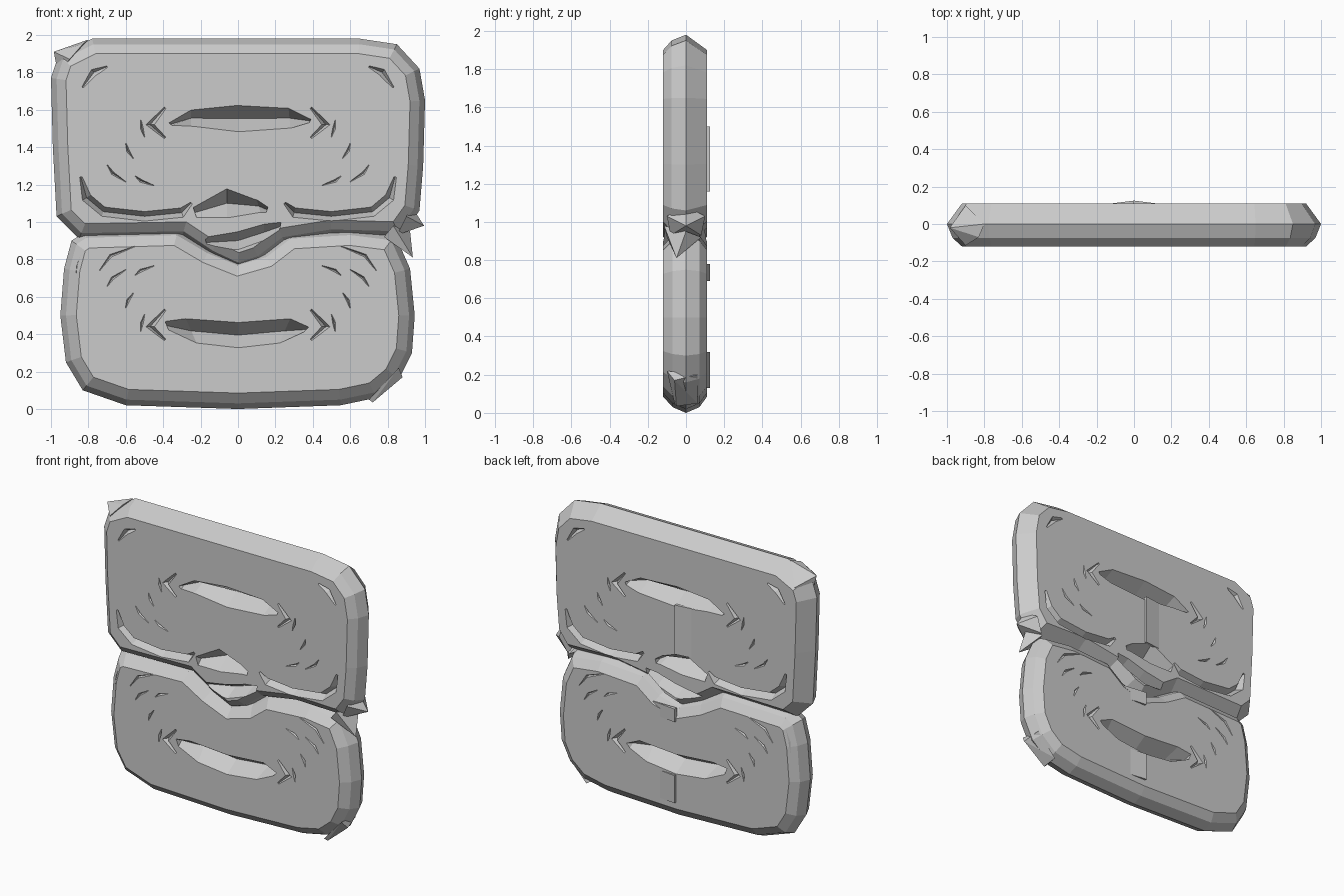
import bpy, bmesh
from mathutils import Vector

cube = bpy.data.objects.get("Cube")
if cube:
    bpy.data.objects.remove(cube)

FRONT, BACK = -0.12, 0.11

grey = bpy.data.materials.new("stone grey")
grey.use_nodes = True
colour = (0.6, 0.6, 0.6, 1)
grey.diffuse_color = colour
grey.node_tree.nodes["Principled BSDF"].inputs["Base Color"].default_value = colour


def make(name, bm):
    bmesh.ops.recalc_face_normals(bm, faces=bm.faces)
    mesh = bpy.data.meshes.new(name)
    bm.to_mesh(mesh)
    bm.free()
    mesh.materials.append(grey)
    ob = bpy.data.objects.new(name, mesh)
    bpy.context.collection.objects.link(ob)
    return ob


def inset(points, d):
    """Offset a clockwise outline inwards by d."""
    result = []
    for i, p in enumerate(points):
        a = (p - points[i - 1]).normalized()
        b = (points[(i + 1) % len(points)] - p).normalized()
        na, nb = Vector((a.y, -a.x)), Vector((b.y, -b.x))
        result.append(p + (na + nb) * d / (1 + na.dot(nb)))
    return result


def slab(name, outline, section):
    """Loft an outline through (depth, inset) rings and cap it."""
    pts = [Vector(p) for p in outline]
    bm = bmesh.new()
    rings = [[bm.verts.new((p.x, y, p.y)) for p in inset(pts, d)] for y, d in section]
    n = len(pts)
    for r, s in zip(rings, rings[1:]):
        for i in range(n):
            j = (i + 1) % n
            bm.faces.new((r[i], r[j], s[j], s[i]))
    bm.faces.new(rings[0])
    bm.faces.new(rings[-1])
    return make(name, bm)


def groove(bm, rows, depth):
    """V-shaped cutter on both sides; rows are (x upper, z upper, x lower, z lower)."""
    for face, sign in ((FRONT - 0.004, 1), (BACK + 0.004, -1)):
        tri = []
        for i, (xu, zu, xl, zl) in enumerate(rows):
            end = i in (0, len(rows) - 1)
            d = depth * (0.5 if end else 1)
            mid = ((xu + xl) / 2, face + sign * d, (zu + zl) / 2)
            tri.append([bm.verts.new(c) for c in ((xu, face, zu), (xl, face, zl), mid)])
        for a, b in zip(tri, tri[1:]):
            for i in range(3):
                j = (i + 1) % 3
                bm.faces.new((a[i], a[j], b[j], b[i]))
        bm.faces.new(tri[0])
        bm.faces.new(tri[-1])


def stroke(bm, path, width, depth):
    """Groove of tapering width along a centre path."""
    pts = [Vector(p) for p in path]
    rows = []
    for i, p in enumerate(pts):
        t = (pts[min(i + 1, len(pts) - 1)] - pts[max(i - 1, 0)]).normalized()
        w = width * (0.15 if i in (0, len(pts) - 1) else 0.5)
        n = Vector((-t.y, t.x)) * w
        rows.append((*(p + n), *(p - n)))
    groove(bm, rows, depth)


def shard(name, points):
    bm = bmesh.new()
    bmesh.ops.convex_hull(bm, input=[bm.verts.new(p) for p in points])
    return make(name, bm)


# Upper and lower bevelled lobes
upper = slab("upper_lobe", [
    (-1, 1.77), (-.96, 1.89), (-.78, 1.98), (.65, 1.98), (.85, 1.95), (.97, 1.82),
    (1, 1.65), (.99, 1.3), (.97, 1.06), (.87, .92), (.5, .93), (.25, .89), (.12, .79),
    (0, .75), (-.15, .82), (-.3, .92), (-.85, .91), (-.97, 1.03), (-.99, 1.4)],
    [(FRONT, .08), (-.075, .03), (0, 0), (BACK, .08)])
lower = slab("lower_lobe", [
    (-.95, .5), (-.93, .75), (-.89, .9), (-.82, .945), (-.32, .96), (-.15, .86),
    (0, .8), (.14, .84), (.27, .94), (.6, .96), (.84, .93), (.92, .75), (.945, .5),
    (.93, .3), (.86, .16), (.74, .06), (.55, .02), (0, 0), (-.6, .02), (-.83, .1),
    (-.92, .25)],
    [(FRONT, .085), (-.07, .03), (0, 0), (.07, .03), (BACK, .085)])

# Groove cutters
bm = bmesh.new()
groove(bm, [(-.37, 1.53, -.35, 1.515), (-.25, 1.6, -.25, 1.51), (0, 1.625, 0, 1.48),
            (.27, 1.61, .28, 1.5), (.39, 1.55, .38, 1.53)], .11)
groove(bm, [(-.39, .47, -.37, .42), (-.28, .485, -.22, .35), (0, .465, 0, .325),
            (.28, .485, .22, .35), (.38, .44, .35, .41)], .11)
# Knot openings in the middle
groove(bm, [(-.24, 1.08, -.22, 1.02), (-.06, 1.18, -.06, 1.02), (.1, 1.12, .12, 1.05),
            (.16, 1.08, .15, 1.05)], .1)
groove(bm, [(-.18, .92, -.16, .86), (0, .95, 0, .85), (.14, .99, .14, .9),
            (.23, 1.0, .22, .95)], .1)
for s in (-1, 1):
    # Hooked seam above the waist
    stroke(bm, [(s * .84, 1.24), (s * .81, 1.13), (s * .72, 1.055), (s * .5, 1.03),
                (s * .3, 1.05), (s * .25, 1.1)], .055, .06)
    for z, flip in ((1.52, 1), (.44, -1)):
        # Chevron chips at the slot ends
        stroke(bm, [(s * .39, z + .09), (s * .47, z), (s * .39, z - .07)], .05, .04)
        # Curved scratches around the lobe
        for x, dz, dx, h in ((.52, -.02, -.02, .09), (.6, -.14, -.04, .08),
                             (.7, -.26, -.1, .09), (.55, -.3, -.1, .05)):
            c = z + dz * flip
            stroke(bm, [(s * x, c + h / 2 * flip), (s * (x + dx * .3), c),
                        (s * (x + dx), c - h / 2 * flip)], .02, .02)
    # Corner chips
    stroke(bm, [(s * .7, 1.83), (s * .77, 1.8), (s * .83, 1.72)], .045, .03)
    stroke(bm, [(s * .83, .86), (s * .86, .77), (s * .87, .68)], .03, .03)
    stroke(bm, [(s * .55, .87), (s * .68, .82), (s * .74, .74)], .02, .02)
cutter = make("groove_cutter", bm)
cutter.hide_render = True

for ob in (upper, lower):
    mod = ob.modifiers.new("grooves", 'BOOLEAN')
    mod.operation = 'DIFFERENCE'
    mod.solver = 'EXACT'
    mod.use_self = True
    mod.object = cutter
    bpy.context.view_layer.objects.active = ob
    bpy.ops.object.modifier_apply(modifier=mod.name)
bpy.data.objects.remove(cutter)

# Torn corners on the outer edge
shard("top_corner_spike", [(-.985, -.02, 1.91), (-.9, -.115, 1.87), (-.83, -.07, 1.95),
                           (-.96, 0, 1.78), (-.8, 0, 1.975), (-.9, .1, 1.85)])
shard("waist_spike", [(.995, 0, .98), (.9, -.1, 1.03), (.9, .1, 1.03), (.93, 0, 1.08),
                      (.85, -.08, .93), (.85, .08, .93)])
shard("lower_waist_spike", [(.935, -.05, .81), (.83, -.115, .98), (.78, -.1, .92),
                            (.92, 0, .95), (.84, .08, .92)])
shard("foot_chip", [(.88, -.06, .17), (.86, -.1, .22), (.86, .06, .2), (.7, -.06, .05),
                    (.72, .06, .05), (.72, -.05, .035)])

# Thin overlap flaps on the back, tapering sideways from the centre
for name, x, tip, low, high in (("upper_flap", 0, -.2, 1.16, 1.5),
                                ("middle_flap", 0, .2, .69, .78),
                                ("lower_flap", 0, .2, .13, .32)):
    shard(name, [(x, y, z) for y in (.1, .125) for z in (low, high)]
          + [(tip, .1, z) for z in (low, high)])
